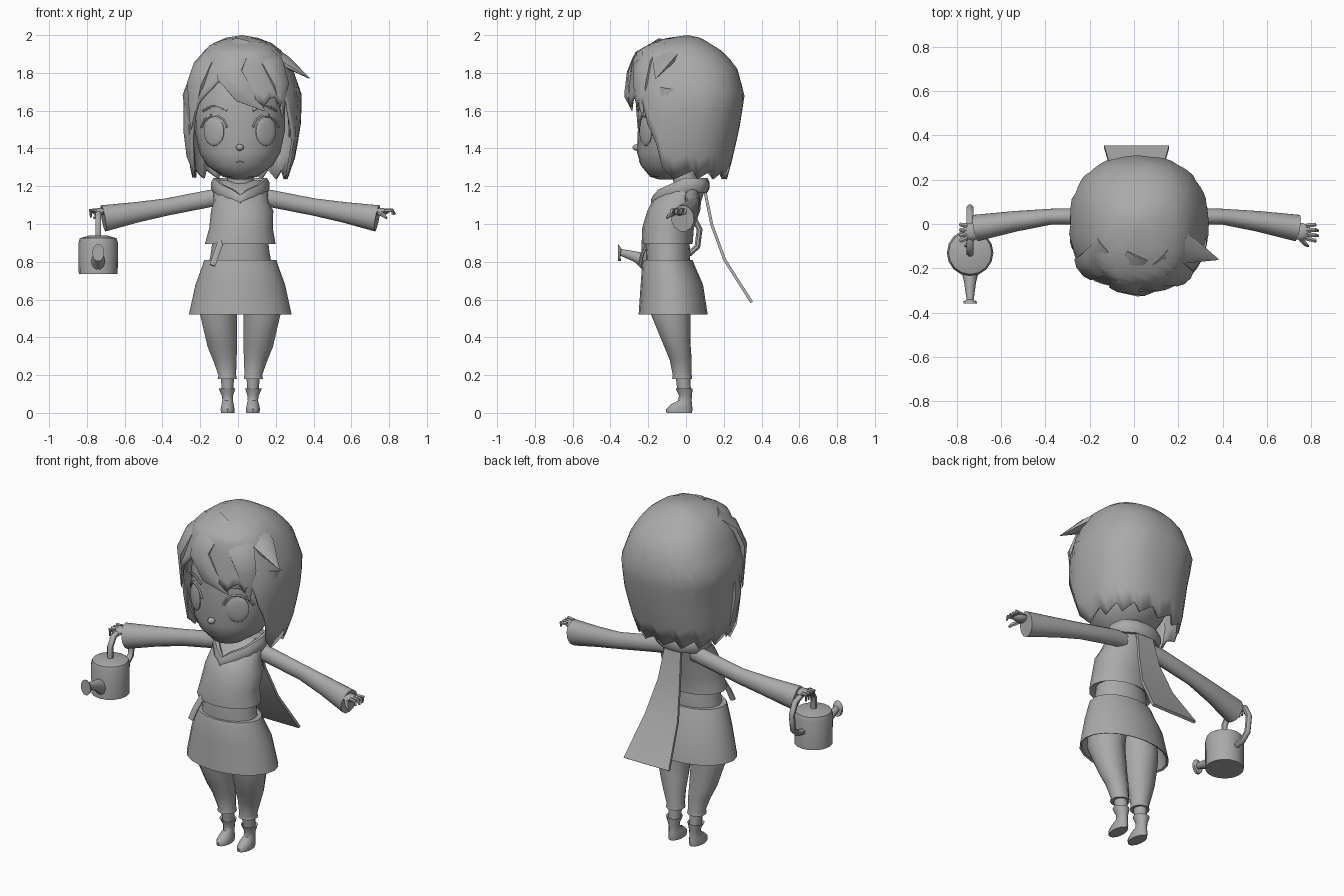
import bpy, bmesh, math
from mathutils import Vector, Matrix

GREY = bpy.data.materials.new("plain grey")
GREY.diffuse_color = (0.40, 0.40, 0.40, 1)
CX = 0.012  # the figure's middle line


def finish(name, bm, angle=45):
    bmesh.ops.remove_doubles(bm, verts=bm.verts, dist=0.0002)
    bmesh.ops.recalc_face_normals(bm, faces=bm.faces)
    me = bpy.data.meshes.new(name)
    bm.to_mesh(me)
    bm.free()
    me.materials.append(GREY)
    me.shade_smooth()
    me.set_sharp_from_angle(angle=math.radians(angle))
    ob = bpy.data.objects.new(name, me)
    bpy.context.collection.objects.link(ob)
    return ob


def skin(name, rings, closed=False, caps=True, angle=45):
    """Join rings of points with quads."""
    bm = bmesh.new()
    rows = [[bm.verts.new(p) for p in r] for r in rings]
    n = len(rows[0])
    pairs = list(zip(rows, rows[1:])) + ([(rows[-1], rows[0])] if closed else [])
    for a, b in pairs:
        for i in range(n):
            j = (i + 1) % n
            bm.faces.new((a[i], a[j], b[j], b[i]))
    if caps and not closed:
        bm.faces.new(rows[0])
        bm.faces.new(rows[-1])
    return finish(name, bm, angle)


def stack(name, table, n=16, angle=45):
    """Level oval rings: z, centre x, centre y, radius x, radius y."""
    return skin(name, [[(cx + rx * math.sin(k * math.tau / n), cy - ry * math.cos(k * math.tau / n), z)
                        for k in range(n)] for z, cx, cy, rx, ry in table], angle=angle)


def tube(name, pts, sizes, ref, n=8, closed=False, angle=45):
    """Oval tube along a path; ref is the up direction or a function of the point."""
    pts = [Vector(p) for p in pts]
    rings, m = [], len(pts)
    for i, p in enumerate(pts):
        if closed:
            t = pts[(i + 1) % m] - pts[i - 1]
        else:
            t = pts[min(i + 1, m - 1)] - pts[max(i - 1, 0)]
        t.normalize()
        side = t.cross(Vector(ref(p) if callable(ref) else ref)).normalized()
        up = side.cross(t)
        w, h = sizes[i] if isinstance(sizes, list) else sizes
        rings.append([p + side * w * math.cos((k + .5) * math.tau / n)
                      + up * h * math.sin((k + .5) * math.tau / n) for k in range(n)])
    return skin(name, rings, closed, angle=angle)


def ball(name, loc, radii, turn=0, seg=14):
    bm = bmesh.new()
    mat = Matrix.Translation(loc) @ Matrix.Rotation(turn, 4, 'Z') @ Matrix.Diagonal((*radii, 1))
    bmesh.ops.create_uvsphere(bm, u_segments=seg, v_segments=seg // 2 + 1, radius=1, matrix=mat)
    return finish(name, bm)


def lerp(table, x):
    """Interpolate rows of a table sorted by rising first column."""
    for a, b in zip(table, table[1:]):
        if x <= b[0]:
            f = (x - a[0]) / (b[0] - a[0])
            return [p + (q - p) * f for p, q in zip(a[1:], b[1:])]
    return list(table[-1][1:])


# Head and neck
stack("head", [(1.235, .01, -.10, .03, .04), (1.25, .01, -.10, .09, .09), (1.31, .01, -.075, .175, .165),
               (1.38, .01, -.06, .215, .20), (1.50, .01, -.045, .24, .21), (1.62, .01, -.04, .24, .225),
               (1.75, .01, -.03, .22, .21), (1.88, .01, -.02, .12, .13)], 24, 60)
stack("neck", [(1.12, CX, 0, .085, .075), (1.2, CX, 0, .07, .065), (1.30, CX, -.01, .07, .065)], 12)

# Face details
for s, side in ((-1, "left"), (1, "right")):
    ball(side + "_eye", (.01 + s * .137, -.213, 1.49), (.062, .014, .077), s * math.radians(31), 18)
    lid, brow = [], []
    for k in range(6):
        a = math.radians(15 + 30 * k)
        u = .137 + .07 * math.cos(a)
        y = -.045 - .212 * math.sqrt(1 - (u / .242) ** 2)
        lid.append((.01 + s * u, y, 1.49 + .085 * math.sin(a)))
        v = .07 + .025 * k
        brow.append((.01 + s * v, -.045 - .22 * math.sqrt(1 - (v / .245) ** 2), 1.60 + .025 * math.sin(k * .63)))
    tube(side + "_eyelid", lid, (.008, .008), (0, -1, 0.01), 6)
    tube(side + "_eyebrow", brow, (.008, .006), (0, -1, 0.01), 6)
ball("nose", (.01, -.258, 1.405), (.022, .026, .018), 0, 10)
tube("mouth", [(-.05, -.229, 1.325), (.01, -.242, 1.33), (.07, -.229, 1.325)],
     [(.003, .003), (.006, .008), (.003, .003)], (0, -1, 0), 6)

# Hair shell: z, centre x, radius x, centre y, radius y
HAIR = [(1.23, .01, .25, -.03, .245), (1.36, .02, .285, -.03, .28), (1.52, .03, .302, -.015, .30),
        (1.68, .022, .317, .0, .31), (1.83, .025, .262, -.01, .28), (1.91, .025, .215, -.035, .235),
        (1.96, .025, .15, -.03, .15), (1.985, .02, .09, -.01, .09), (2.0, .02, 0, .01, 0)]
# Lower edge of the hair by angle from the front
HEM = [(-180, 1.26), (-80, 1.27), (-72, 1.30), (-64, 1.50), (-50, 1.62), (-34, 1.69), (-20, 1.77), (-8, 1.74),
       (8, 1.67), (20, 1.61), (27, 1.70), (36, 1.62), (43, 1.68), (56, 1.50), (64, 1.46), (72, 1.30),
       (80, 1.26), (180, 1.26)]
COLS, ROWS = 60, 12


def hair_point(col, row):
    a = -180 + 360 * col / COLS
    hem = lerp(HEM, a)[0] + (.024 * ((col % 4) - 1.5) / 1.5 if abs(a) > 82 else 0)
    z = 2.0 - (2.0 - hem) * (row / ROWS) ** 1.6
    cx, rx, cy, ry = lerp(HAIR, z)
    sa, ca = math.sin(math.radians(a)), math.cos(math.radians(a))
    return (cx + math.copysign(abs(sa) ** .86, sa) * rx, cy - math.copysign(abs(ca) ** .86, ca) * ry, z)


hair = skin("hair", [[hair_point(c, r) for c in range(COLS)] for r in range(ROWS + 1)], caps=False, angle=60)
thick = hair.modifiers.new("thickness", 'SOLIDIFY')
thick.thickness, thick.offset = .014, -1

# Loose locks lying over the shell
LOCKS = [
    ("fringe_lock", [(.03, -.14, 1.955), (-.03, -.25, 1.88), (-.045, -.285, 1.79), (.03, -.30, 1.69), (.14, -.285, 1.60)],
     [.07, .085, .075, .06, .004]),
    ("fringe_side_lock", [(.10, -.15, 1.94), (.18, -.225, 1.85), (.225, -.24, 1.74), (.235, -.23, 1.57)],
     [.07, .075, .055, .004]),
    ("outward_lock", [(.13, -.06, 1.94), (.25, -.12, 1.86), (.38, -.16, 1.77)], [.08, .065, .003]),
    ("parting_lock", [(-.12, -.10, 1.93), (-.18, -.18, 1.85), (-.225, -.20, 1.74), (-.25, -.17, 1.50)],
     [.06, .075, .065, .004]),
    ("left_cheek_lock", [(-.27, -.07, 1.68), (-.265, -.09, 1.5), (-.25, -.07, 1.36), (-.225, -.05, 1.25)],
     [.03, .045, .04, .006]),
    ("right_cheek_lock", [(.30, -.10, 1.72), (.29, -.12, 1.58), (.27, -.14, 1.46)], [.05, .045, .004]),
]
for name, pts, widths in LOCKS:
    tube(name, pts, [(w, min(.028, w * .5)) for w in widths],
         lambda p: (p.x - .02, p.y, (p.z - 1.68) * .8), 8)

# Torso, waist and skirt
stack("vest", [(.92, CX, -.10, .14, .10), (.895, CX, -.10, .187, .135), (.98, .016, -.095, .168, .137),
               (1.07, .022, -.065, .165, .14), (1.12, .016, -.05, .145, .13), (1.18, .014, -.005, .142, .105),
               (1.23, .014, .03, .12, .075)], 16)
stack("waist", [(.77, CX, -.095, .17, .115), (.85, CX, -.095, .155, .118), (.93, CX, -.095, .145, .11)])
stack("skirt", [(.81, CX, -.095, .15, .11), (.81, CX, -.095, .19, .13), (.79, CX, -.095, .197, .137),
                (.68, CX, -.075, .237, .165), (.52, CX, -.068, .272, .183), (.525, CX, -.068, .26, .172),
                (.66, CX, -.075, .21, .15)], 20)
tube("belt_tie", [(-.09, -.20, .91), (-.115, -.232, .84), (-.135, -.245, .78)], (.018, .01), (0, -1, 0), 6)

# Scarf: collar round the neck and hanging tail
half = [(.06, .10), (.12, .065), (.135, .0), (.10, -.075), (.05, -.13)]
ring = [(CX, .105, 1.205)] + [(CX + x, y, 1.205 + min(0, y) * .45) for x, y in half]
ring += [(CX, -.165, 1.115)] + [(CX - x, y, 1.205 + min(0, y) * .45) for x, y in reversed(half)]
tube("scarf_collar", ring, (.022, .042), (0, 0, 1), 8, closed=True)
tube("scarf_tail", [(CX, .095, 1.2), (CX, .137, .995), (CX, .205, .81), (CX, .348, .585)],
     [(w * 1.41, .011) for w in (.05, .07, .105, .147)], (0, 1, 0), 4)

# Arms, hands, legs and boots
for s, side in ((-1, "left"), (1, "right")):
    tube(side + "_sleeve", [(CX + s * x, y, z) for x, y, z in
                            [(.09, .03, 1.145), (.16, .035, 1.135), (.39, .033, 1.09), (.55, .012, 1.062),
                             (.725, -.018, 1.03), (.722, -.018, 1.031), (.62, -.01, 1.05)]][:5],
         [(.04, .048), (.04, .047), (.037, .047), (.048, .056), (.062, .072)], (0, 0, 1), 12)
    reach = 1 if s > 0 else .72  # the left hand is curled round the handle
    ball(side + "_palm", (CX + s * .745, -.035, 1.065), (.045, .04, .02), 0, 10)
    for k in range(4):
        y = -.075 + .024 * k
        tip = (.825 - .012 * abs(k - 1.5)) if s > 0 else .79
        drop = 1.05 if s > 0 else 1.035
        tube(f"{side}_finger_{k + 1}", [(CX + s * .765, y * .8 - .005, 1.072), (CX + s * (.765 + .04 * reach), y, 1.072),
                                        (CX + s * tip, y - .003, drop)],
             [(.011, .011), (.01, .01), (.006, .006)], (0, 0, 1), 6)
    tube(side + "_thumb", [(CX + s * .735, -.06, 1.06), (CX + s * .76, -.09, 1.045), (CX + s * .775, -.10, 1.03)],
         [(.013, .013), (.011, .011), (.006, .006)], (0, 0, 1), 6)
    stack(side + "_leg", [(z, CX + s * x, y, rx, ry) for z, x, y, rx, ry in
                          [(.70, .10, -.08, .10, .115), (.52, .115, -.08, .10, .105), (.35, .095, -.045, .08, .07),
                           (.28, .082, -.028, .064, .058), (.20, .069, -.02, .048, .05), (.18, .069, -.02, .052, .053),
                           (.18, .068, -.015, .035, .038), (.12, .067, -.01, .032, .036)]], 14)
    stack(side + "_boot", [(z, CX + s * x, y, rx, ry) for z, x, y, rx, ry in
                           [(0, .067, -.036, .036, .068), (.02, .067, -.036, .038, .07), (.045, .067, -.024, .033, .056),
                            (.065, .067, -.006, .028, .036), (.09, .068, -.003, .03, .034), (.13, .07, -.01, .046, .045),
                            (.12, .068, -.01, .034, .036)]], 14)

# Watering can with spout and looped handle
stack("can_body", [(.735, -.74, -.13, .103, .103), (.90, -.74, -.13, .105, .105), (.925, -.74, -.13, .097, .097),
                   (.938, -.74, -.13, .05, .05)], 16)
tube("can_spout", [(-.74, -.19, .79), (-.74, -.26, .825), (-.74, -.345, .85), (-.74, -.35, .848), (-.74, -.36, .848)],
     [(.045, .055), (.028, .03), (.016, .018), (.03, .045), (.032, .046)], (0, 0, 1), 12)
tube("can_handle", [(-.74, y, z) for y, z in [(-.13, .92), (-.132, 1.0), (-.10, 1.05), (-.03, 1.06), (.04, 1.035),
                                              (.072, .97), (.06, .88), (.02, .845), (-.04, .835)]],
     (.017, .017), (1, 0, 0), 8)
